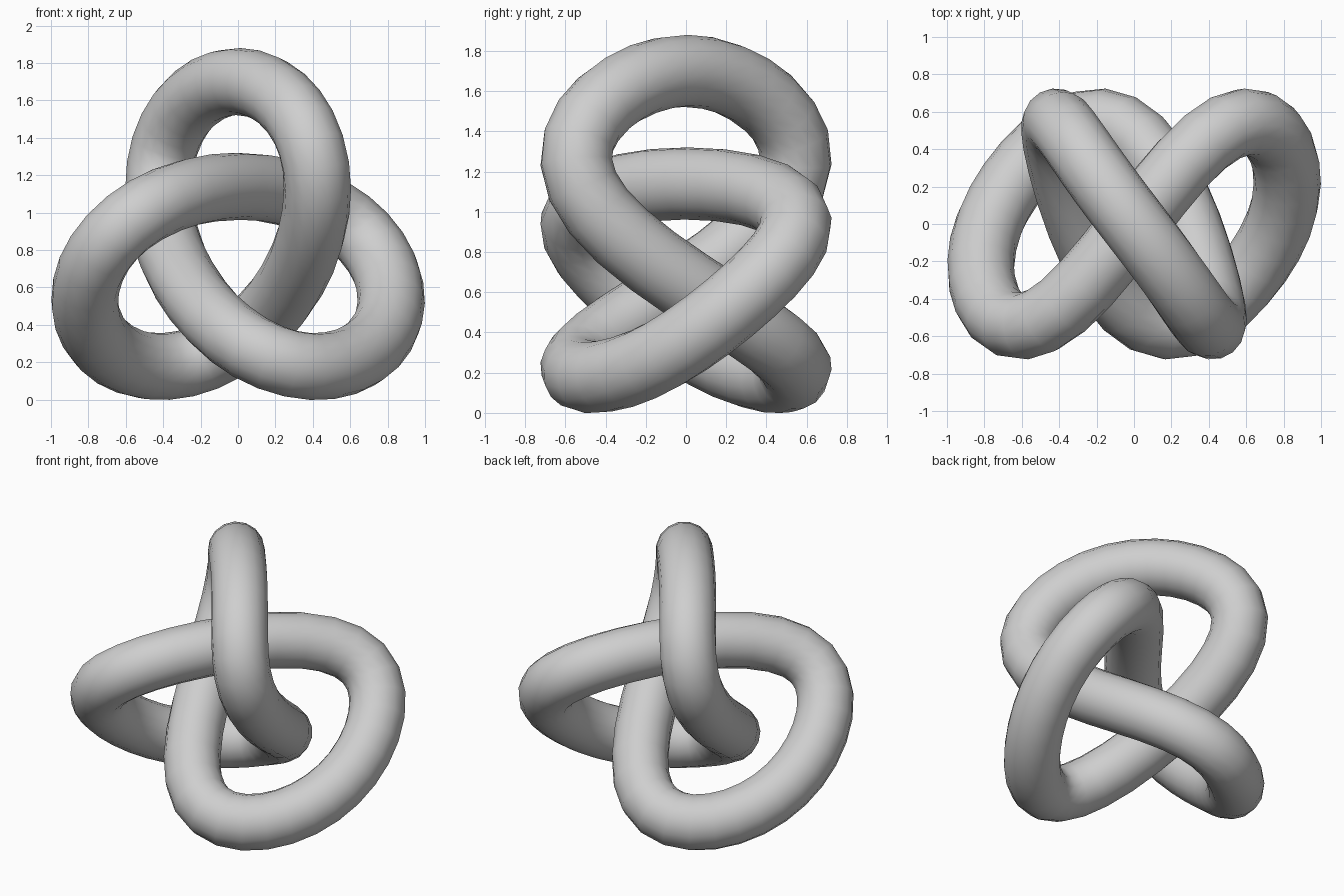
import bpy
from math import sin, cos, pi

cube = bpy.data.objects.get("Cube")
if cube:
    bpy.data.objects.remove(cube, do_unlink=True)

# Plain grey material
GREY = (0.62, 0.62, 0.62, 1)
grey = bpy.data.materials.new("plain_grey")
grey.use_nodes = True
grey.diffuse_color = GREY
grey.node_tree.nodes["Principled BSDF"].inputs["Base Color"].default_value = GREY

# Trefoil centre line: small and large loop radii, depth, lobe rounding and centre height
SMALL, LARGE, DEPTH, ROUNDING, HEIGHT = 0.28, 0.614, 0.533, 0.061, 0.807
TUBE, SEGMENTS = 0.18, 72


def knot_point(t):
    x = SMALL * sin(t) + LARGE * sin(2 * t)
    y = DEPTH * sin(3 * t) + ROUNDING * sin(6 * t)
    z = HEIGHT - SMALL * cos(t) + LARGE * cos(2 * t)
    return x, y, z


# Closed path with a round bevel
curve = bpy.data.curves.new("knot_tube", "CURVE")
curve.dimensions = "3D"
curve.bevel_depth = TUBE
curve.bevel_resolution = 6
spline = curve.splines.new("POLY")
spline.points.add(SEGMENTS - 1)
for i, point in enumerate(spline.points):
    point.co = (*knot_point(2 * pi * i / SEGMENTS), 1)
spline.use_cyclic_u = True
spline.use_smooth = True
curve.materials.append(grey)

# Turn the tube into a smooth mesh
knot = bpy.data.objects.new("knot_tube", curve)
bpy.context.collection.objects.link(knot)
bpy.ops.object.select_all(action="DESELECT")
knot.select_set(True)
bpy.context.view_layer.objects.active = knot
bpy.ops.object.convert(target="MESH")
bpy.ops.object.shade_smooth()
